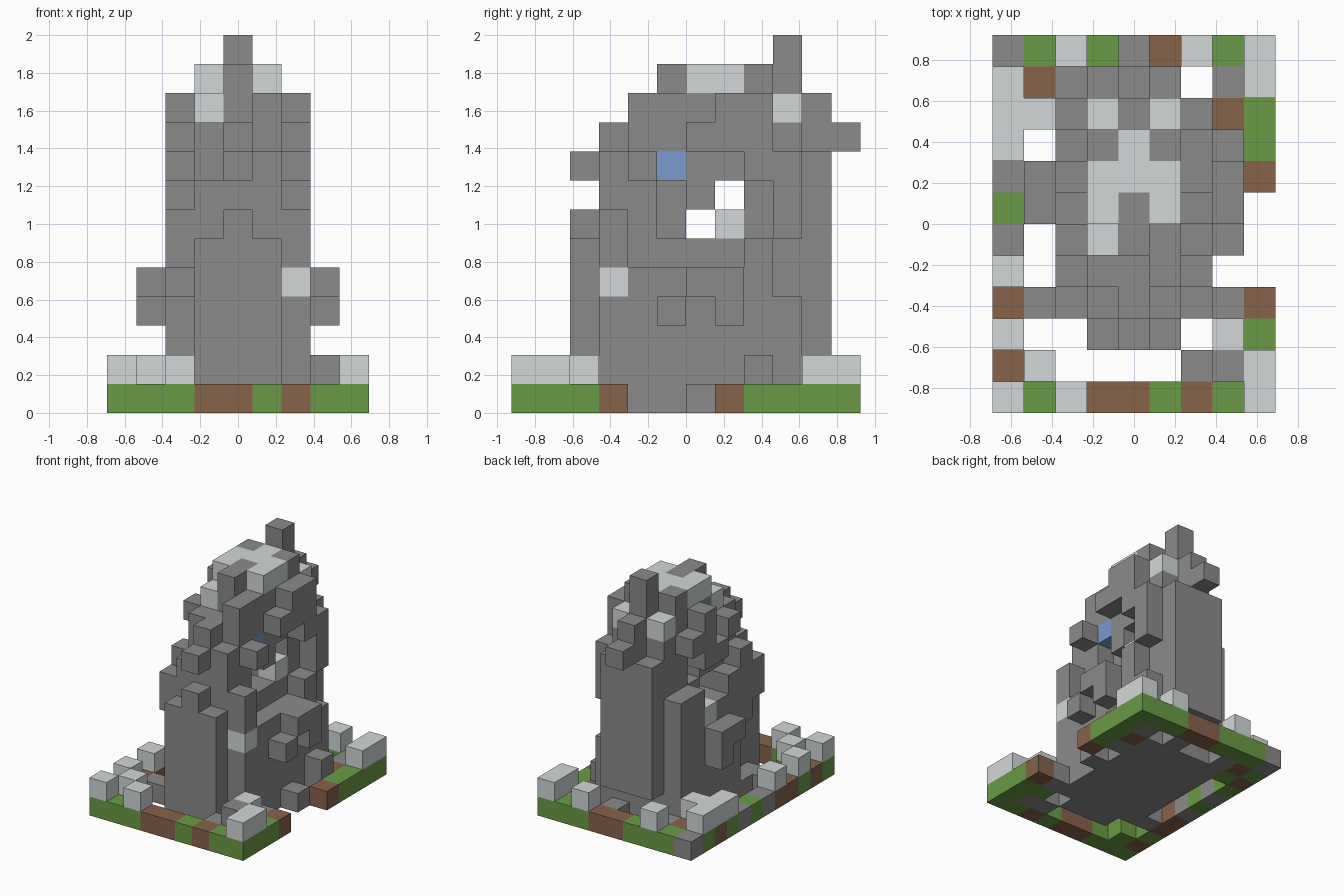
import bpy
import bmesh
from mathutils import Vector

cube = bpy.data.objects.get("Cube")
if cube:
    bpy.data.objects.remove(cube, do_unlink=True)

CELL = 2 / 13
WIDTH, DEPTH = 9, 12
LETTERS = ".abcdefghijklm"          # letter position = column height in blocks

# Ground slab, back row first: G grass, B soil, S stone, dot empty
GROUND = """
SGGGBBGGG
GBSSSS.SG
BGSSSSSBG
G.SSSSSSG
S.SSSSS.B
G.SSSSSS.
S.SSSSS..
B.SSSSS..
BSSSSSSSB
G..SSS.GG
BG....SSG
GGGBBGBGG
""".split()

# Rock column heights across the middle five columns, back row first
ROCK = """
.iki.
gkmki
glllf
fllle
fllle
gklke
hjjke
ghjig
.fgf.
""".split()

cells = {}


def fill(kind, xs, ys, zs):
    """Set a block of cells; kind None carves it away."""
    for x in xs:
        for y in ys:
            for z in zs:
                if kind:
                    cells[x, y, z] = kind
                else:
                    cells.pop((x, y, z), None)


def one(n):
    return range(n, n + 1)


# Ground
KINDS = {"G": "grass", "B": "soil", "S": "stone"}
for row, line in enumerate(GROUND):
    for x, letter in enumerate(line):
        if letter in KINDS:
            cells[x, DEPTH - 1 - row, 0] = KINDS[letter]

# Rock mass
for row, line in enumerate(ROCK):
    for i, letter in enumerate(line):
        fill("stone", one(i + 2), one(10 - row), range(LETTERS.index(letter)))

# Tunnels, alcove, side niches and gap under the back wall
fill(None, range(WIDTH), one(6), one(6))
fill(None, range(WIDTH), one(7), one(7))
fill(None, one(5), one(5), range(6, 8))
fill(None, one(6), one(9), range(4, 6))
fill(None, one(2), one(3), range(1, 5))
fill(None, one(2), one(4), range(1, 4))
fill(None, range(3, 6), one(10), one(1))
fill(None, range(3, 5), one(10), one(0))

# Overhangs on the left flank (+x)
fill("stone", one(6), one(4), one(8))
fill("stone", one(6), one(6), one(9))
fill("stone", one(6), one(7), range(9, 11))
fill("stone", one(6), one(8), range(8, 11))

# Overhangs on the right flank (-x)
fill("stone", one(2), one(5), one(9))
fill("stone", one(2), one(6), one(8))
fill("stone", one(2), one(7), range(8, 11))
fill("stone", one(2), one(8), one(9))

# Outcrops jutting from the rock
fill("stone", one(4), one(2), one(8))
fill("stone", one(4), one(11), one(9))
fill("stone", one(7), one(5), one(3))
for x in (1, 7):
    fill("stone", one(x), range(6, 8), one(4))
    fill("stone", one(x), one(7), one(3))

# Pale summit and patches
for x, y, z in [(3, 7, 11), (4, 7, 11), (5, 7, 11), (4, 8, 11), (3, 6, 11),
                (5, 6, 11), (3, 9, 10), (5, 9, 10), (3, 5, 10),
                (6, 3, 4), (5, 7, 6), (2, 7, 5)]:
    cells[x, y, z] = "pale"

# Crystal in the alcove
cells[5, 5, 8] = "crystal"

# Loose boulders on the ground
for x, rows in {0: (0, 2, 4, 8, 9, 10), 1: (1, 9), 2: (0, 11), 6: (11,),
                7: (2,), 8: (0, 1, 10, 11)}.items():
    for y in rows:
        cells[x, y, 1] = "pale"
for y in (1, 8):
    cells[7, y, 1] = "stone"


def material(name, color):
    mat = bpy.data.materials.new(name)
    mat.use_nodes = True
    mat.diffuse_color = (*color, 1)
    bsdf = next(n for n in mat.node_tree.nodes if n.type == "BSDF_PRINCIPLED")
    bsdf.inputs["Base Color"].default_value = (*color, 1)
    bsdf.inputs["Roughness"].default_value = 0.9
    return mat


def build(name, kind, mat):
    """One mesh of the exposed block faces of a kind."""
    bm = bmesh.new()
    for cell, k in cells.items():
        if k != kind:
            continue
        for axis in range(3):
            for sign in (-1, 1):
                beside = list(cell)
                beside[axis] += sign
                if tuple(beside) in cells:
                    continue
                n, u, v = Vector(), Vector(), Vector()
                n[axis], u[(axis + 1) % 3], v[(axis + 2) % 3] = sign, sign, 1
                mid = Vector(cell) + Vector((0.5, 0.5, 0.5)) + n / 2
                mid -= Vector((WIDTH / 2, DEPTH / 2, 0))
                corners = [(-u - v), (u - v), (u + v), (v - u)]
                bm.faces.new([bm.verts.new((mid + c / 2) * CELL) for c in corners])
    bmesh.ops.remove_doubles(bm, verts=bm.verts, dist=CELL / 100)
    mesh = bpy.data.meshes.new(name)
    bm.to_mesh(mesh)
    bm.free()
    mesh.materials.append(mat)
    bpy.context.collection.objects.link(bpy.data.objects.new(name, mesh))


build("grass_border", "grass", material("grass green", (0.142, 0.33, 0.058)))
build("soil_border", "soil", material("soil brown", (0.245, 0.125, 0.07)))
build("rock_tower", "stone", material("stone gray", (0.265, 0.257, 0.257)))
build("pale_rocks", "pale", material("pale gray", (0.65, 0.685, 0.685)))
build("blue_crystal", "crystal", material("crystal blue", (0.195, 0.325, 0.63)))
